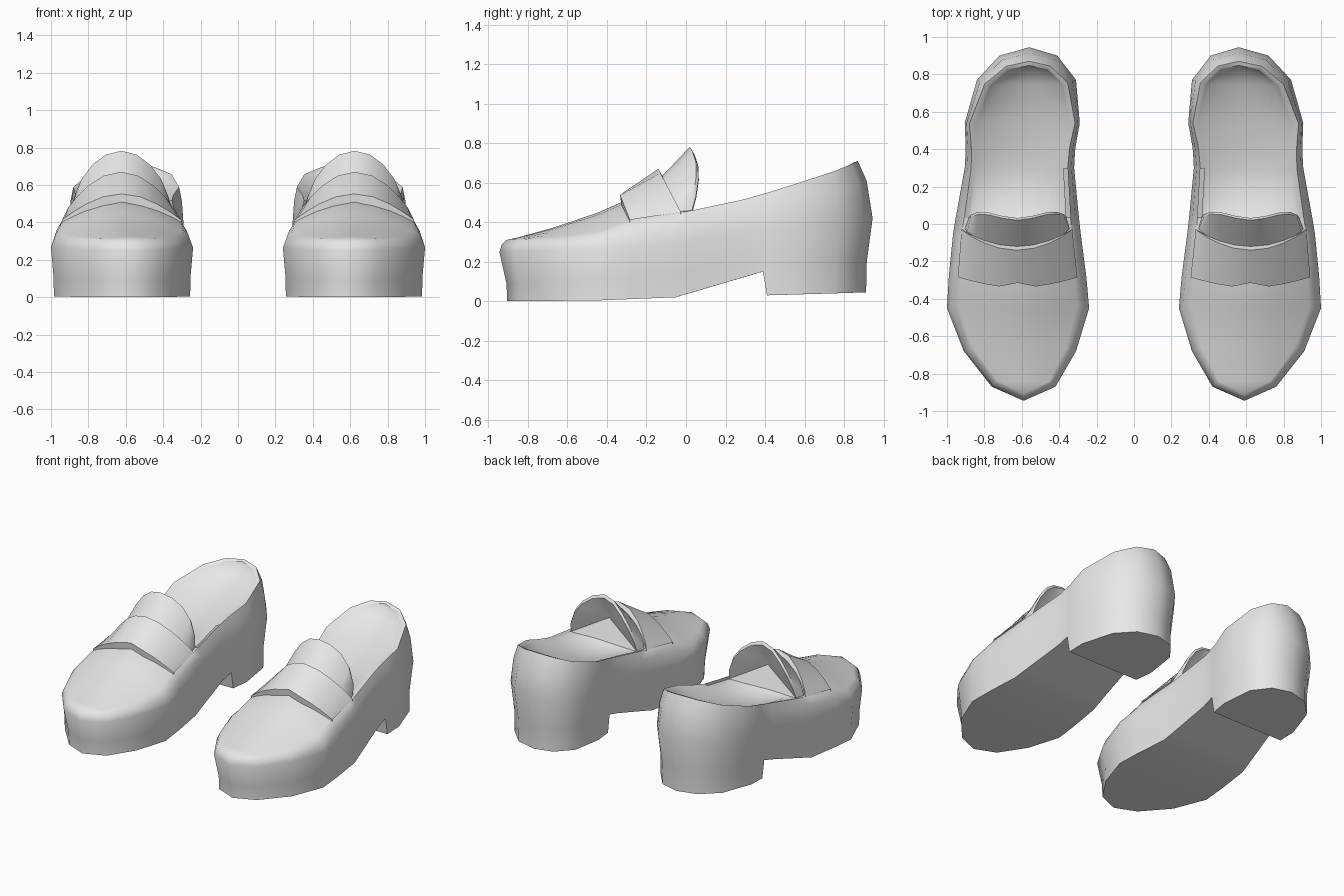
import bpy, bmesh, math
from mathutils import Vector

if "Cube" in bpy.data.objects:
    bpy.data.objects.remove(bpy.data.objects["Cube"], do_unlink=True)

grey = bpy.data.materials.new("plain_grey")
grey.use_nodes = True
grey.diffuse_color = (0.8, 0.8, 0.8, 1)
grey.node_tree.nodes["Principled BSDF"].inputs["Base Color"].default_value = (0.8, 0.8, 0.8, 1)


def table(y, *pts):
    """Piecewise linear lookup of (y, value) points."""
    if y <= pts[0][0]:
        return pts[0][1]
    for (a, u), (b, v) in zip(pts, pts[1:]):
        if y <= b:
            return u + (v - u) * (y - a) / (b - a)
    return pts[-1][1]


def finish(bm, name, angle):
    """Make a mirrored pair from one shoe's mesh."""
    bmesh.ops.remove_doubles(bm, verts=bm.verts, dist=0.0005)
    bmesh.ops.recalc_face_normals(bm, faces=bm.faces)
    mesh = bpy.data.meshes.new(name)
    bm.to_mesh(mesh)
    bm.free()
    mesh.materials.append(grey)
    ob = bpy.data.objects.new(name, mesh)
    bpy.context.collection.objects.link(ob)
    bpy.ops.object.select_all(action='DESELECT')
    ob.select_set(True)
    bpy.context.view_layer.objects.active = ob
    bpy.ops.object.shade_smooth_by_angle(angle=math.radians(angle))
    mirror = ob.modifiers.new("other_shoe", 'MIRROR')
    mirror.use_mirror_merge = False
    return ob


def face(bm, *pts):
    bm.faces.new([bm.verts.new(p) for p in pts])


def loft(bm, rows, closed=False):
    """Bridge neighbouring rows of points with quads."""
    for r, s in zip(rows, rows[1:]):
        n = len(r)
        for i in range(n if closed else n - 1):
            j = (i + 1) % n
            face(bm, r[i], r[j], s[j], s[i])


COLS = 10


def arch(a, b, y_mid, z_mid, power, notch=0.0):
    """Arched row of points from side a to side b."""
    row = []
    for i in range(COLS + 1):
        t = (1 - math.cos(math.pi * i / COLS)) / 2
        s = math.sin(math.pi * t) ** power if 0 < i < COLS else 0
        p = a.lerp(b, t)
        p.y += (y_mid - p.y) * s + (notch if i == COLS // 2 else 0)
        p.z += (z_mid - p.z) * s
        row.append(p)
    return row


# Plan outline: y, inner x, outer x, between a toe tip and a heel tip
STATIONS = [(-.87, .42, .76), (-.68, .31, .91), (-.45, .24, 1.0), (-.28, .255, .99),
            (-.05, .285, .967), (.04, .295, .952), (.30, .32, .905), (.39, .315, .90),
            (.41, .313, .90), (.54, .29, .905), (.77, .31, .84), (.90, .41, .72)]
N = len(STATIONS)
outline = ([Vector((.59, -.945))] + [Vector((o, y)) for y, i, o in STATIONS]
           + [Vector((.56, .945))] + [Vector((i, y)) for y, i, o in reversed(STATIONS)])


def ring(inset, height):
    """Outline moved inward by inset(y), at height(y)."""
    pts = []
    for k, p in enumerate(outline):
        d = (outline[(k + 1) % len(outline)] - outline[k - 1]).normalized()
        q = p + Vector((-d.y, d.x)) * inset(p.y)
        pts.append(Vector((q.x, q.y, height(p.y))))
    return pts


def pair(r, k):
    """Inner and outer point of a ring at station k."""
    return r[len(r) - 1 - k], r[k + 1]


def sole_inset(y):
    return table(y, (-.94, .04), (-.68, .02), (-.4, .015), (.4, .012), (.945, .033))


def edge_inset(y):
    return table(y, (-.94, .035), (-.45, .05), (.04, .045), (.54, .025), (.8, .05), (.945, .075))


def edge_z(y):
    return table(y, (-.94, .31), (-.68, .32), (-.45, .345), (-.28, .40),
                 (.04, .46), (.28, .51), (.945, .71))


def bulge_z(y):
    return table(y, (-.94, .25), (-.3, .27), (.4, .36), (.945, .42))


def sole_z(y):
    return table(y, (-.9, 0), (-.45, .004), (-.05, .02), (.39, .15), (.41, .03), (.94, .045))


# Walls: sole edge, welt, widest line, shoulder, top edge
bottom = ring(sole_inset, sole_z)
welt = ring(lambda y: sole_inset(y) * .9,
            lambda y: table(y, (-.94, .09), (-.3, .11), (.39, .19), (.94, .20)))
bulge = ring(lambda y: 0, bulge_z)
shoulder = ring(lambda y: edge_inset(y) * .4, lambda y: bulge_z(y) * .35 + edge_z(y) * .65)
edge = ring(edge_inset, edge_z)
lip = ring(lambda y: edge_inset(y) + .022, lambda y: edge_z(y) - .008)

body = bmesh.new()
loft(body, [bottom, welt, bulge, shoulder, edge], closed=True)

# Underside, including the step in front of the heel block
loft(body, [pair(bottom, k) for k in range(N)])
face(body, bottom[0], *pair(bottom, 0))
face(body, bottom[N + 1], *pair(bottom, N - 1))

# Insole dished below the lip
OPEN = 5
floor = []
for k in range(OPEN, N):
    a, b = pair(lip, k)
    sag = table(STATIONS[k][0], (.04, 0), (.3, .045), (.8, .05), (.9, .03))
    floor.append(arch(a, b, a.y, (a.z + b.z) / 2 - sag, .8))
loft(body, floor)
for p, q in zip(floor[-1], floor[-1][1:]):
    face(body, p, q, lip[N + 1])

# Lip around the opening
loft(body, [edge[OPEN + 1:2 * N + 1 - OPEN], lip[OPEN + 1:2 * N + 1 - OPEN]])

# Vamp over the toes
MID_Z = [.325, .375, .45, .52, .54]
vamp = []
for k, z in enumerate(MID_Z):
    a, b = pair(edge, k)
    vamp.append(arch(a, b, a.y, z, .95))
front = floor[0][:]
front[0], front[-1] = pair(edge, OPEN)
loft(body, vamp + [front])
for p, q in zip(vamp[0], vamp[0][1:]):
    face(body, p, q, edge[0])
finish(body, "shoe_bodies", 50)

# Strap across the instep with a small notch in the front edge
up = Vector((0, 0, .012))
a, b = pair(edge, 3)
c, d = pair(edge, 4)
fwd = Vector((0, .03, .008))
strap = bmesh.new()
strap_back = arch(c + fwd, d + fwd, -.14, .67, .8)
loft(strap, [arch(a - up, b - up, -.33, .48, 1, .02),
             arch(a + up, b + up, -.34, .552, .95, .025),
             strap_back,
             arch(c + fwd - up, d + fwd - up, -.12, .635, .8)])
finish(strap, "instep_straps", 35)

# Tongue rising behind the strap, with a hollow back
tongue = bmesh.new()
e, f = pair(lip, OPEN)
side = Vector((.015, 0, 0))
tip = arch(e, f, .02, .782, .5)
for i, p in enumerate(tip):
    p.y += .03 * math.sin(2 * math.pi * i / COLS) ** 2
inner = [p + Vector((0, .012, -.02)) if 0 < i < COLS else p for i, p in enumerate(tip)]
loft(tongue, [arch(c + fwd + side, d + fwd - side, -.13, .625, .75), tip, inner])
apex = Vector(((e.x + f.x) / 2, -.03, .60))
for p, q in zip(inner, inner[1:]):
    face(tongue, p, q, apex)
face(tongue, e, f, apex)
finish(tongue, "tongues", 40)
